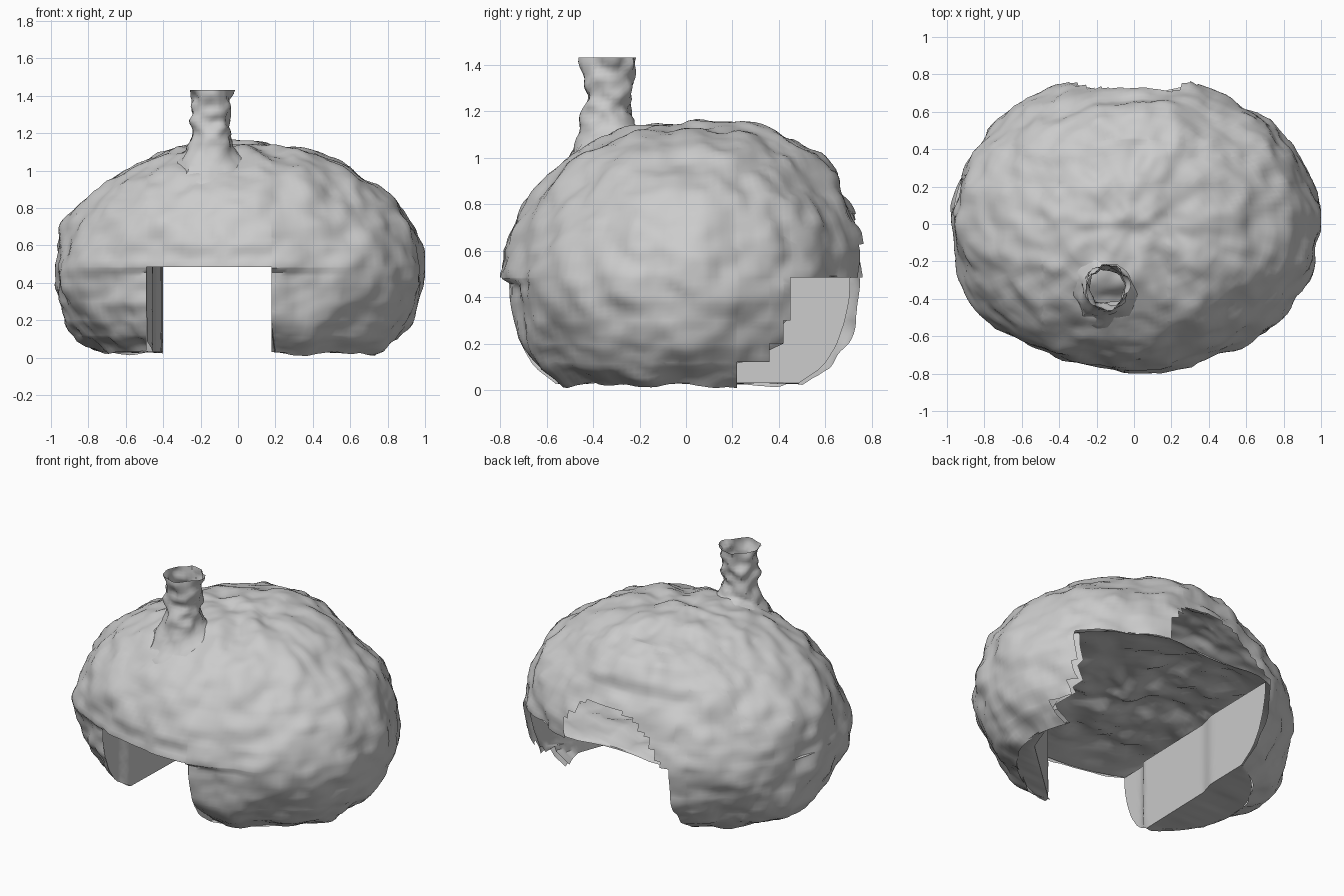
import bpy, bmesh, math
from mathutils import Vector, noise

if "Cube" in bpy.data.objects:
    bpy.data.objects.remove(bpy.data.objects["Cube"])

stone = bpy.data.materials.new("pale grey")
stone.diffuse_color = (0.6, 0.6, 0.6, 1)
stone.use_nodes = True
stone.node_tree.nodes["Principled BSDF"].inputs["Base Color"].default_value = stone.diffuse_color


def rough(p, amp):
    """Layered lumpy noise, smooth in space."""
    q = Vector(p)
    return amp * (noise.noise(q * 3.4) + 0.75 * noise.noise(q * 7.0 + Vector((9, 3, 5)))
                  + 0.35 * noise.noise(q * 14 + Vector((2, 7, 1))))


def clamp(v, lo=0.0, hi=1.0):
    return max(lo, min(hi, v))


def interp(table, t):
    """Piecewise linear lookup in (key, value) pairs."""
    if t <= table[0][0]:
        return table[0][1]
    for (a, va), (b, vb) in zip(table, table[1:]):
        if t <= b:
            return va + (vb - va) * (t - a) / (b - a)
    return table[-1][1]


def grid(bm, rows, cols, place, wrap=False):
    """Sheet of quads; place(u, v) with u along columns, v along rows, both 0..1."""
    n = cols if wrap else cols + 1
    vs = [[bm.verts.new(place(i / cols, j / rows)) for i in range(n)] for j in range(rows + 1)]
    for a, b in zip(vs, vs[1:]):
        for i in range(cols):
            k = (i + 1) % n
            bm.faces.new((a[i], a[k], b[k], b[i]))
    return vs


def finish(bm, name, angle):
    me = bpy.data.meshes.new(name)
    bm.to_mesh(me)
    bm.free()
    ob = bpy.data.objects.new(name, me)
    bpy.context.collection.objects.link(ob)
    me.materials.append(stone)
    bpy.ops.object.select_all(action='DESELECT')
    ob.select_set(True)
    bpy.context.view_layer.objects.active = ob
    bpy.ops.object.shade_smooth_by_angle(angle=math.radians(angle))


# Dome shell: lumpy oval revolve, height against radius
dome = [(0.73, 0.025), (0.85, 0.10), (0.915, 0.19), (0.955, 0.29), (0.98, 0.39), (0.985, 0.5),
        (0.965, 0.6), (0.915, 0.71), (0.84, 0.82), (0.74, 0.92), (0.61, 1.01), (0.46, 1.08),
        (0.29, 1.125), (0.13, 1.14), (0.004, 1.145)]
radius = [(z, r) for r, z in dome]
LINTEL = 0.485


def dome_point(u, v):
    a = 2 * math.pi * u
    t = v * (len(dome) - 1)
    r = interp([(i, d[0]) for i, d in enumerate(dome)], t)
    z = interp([(i, d[1]) for i, d in enumerate(dome)], t)
    depth = 0.8
    if math.sin(a) > 0:
        depth = 0.8 + math.sin(a) * (0.015 + 0.2 * clamp((z - 0.85) / 0.25))
    p = Vector((r * math.cos(a), depth * r * math.sin(a), z))
    n = Vector((p.x, p.y * 1.4, (z - 0.45) * 1.6)).normalized()
    p += n * (rough(p, 0.034) + 0.004)
    return Vector((clamp(p.x, -1, 1), clamp(p.y, -0.8, 0.8), max(p.z, 0.0)))


bm = bmesh.new()
rings = grid(bm, 70, 150, dome_point, wrap=True)
bm.faces.new(rings[-1])

# Clean edges for the front doorway and the broken back opening
for axis, values in ((2, (0.12, 0.2, 0.3, LINTEL)), (0, (-0.49, -0.4, 0.18)), (1, (0.22, 0.36, 0.42, 0.45))):
    for value in values:
        d = Vector((0, 0, 0))
        d[axis] = 1
        bmesh.ops.bisect_plane(bm, geom=bm.verts[:] + bm.edges[:] + bm.faces[:],
                               plane_co=d * value, plane_no=d)


def back_edge(z):
    return 0.22 if z < 0.12 else 0.36 if z < 0.2 else 0.42 if z < 0.3 else 0.45


def is_open(c):
    if c.z > LINTEL:     # gap in the back wall above the opening
        top = interp([(-0.36, 0.48), (-0.25, 0.62), (-0.1, 0.74), (0.2, 0.76), (0.33, 0.62)], c.x)
        return c.y > 0 and -0.36 < c.x < 0.33 and c.z < top
    if c.y < 0:
        return -0.49 < c.x < 0.18
    return c.x > -0.4 and c.y > back_edge(c.z)


bmesh.ops.delete(bm, geom=[f for f in bm.faces if is_open(f.calc_center_median())], context='FACES')
# Slight overhang above the front doorway
for v in bm.verts:
    if v.co.y < -0.3 and v.co.z < LINTEL - 0.01:
        v.co.y *= 1 - 0.045 * clamp(1.6 - abs(v.co.x + 0.1) * 2)
finish(bm, "dome_shell", 50)


# Ceiling of the passage: lumpy sheet across the dome
def ceiling_point(u, v):
    a = 2 * math.pi * u
    s = 0.02 + 0.95 * v
    x, y = s * math.cos(a), 0.8 * s * math.sin(a)
    if abs(x) < 0.34 and y > 0:
        y = min(y, 0.7 + 0.5 * x * x)
    bump = min(1, (1 - v) * 5)
    return Vector((x, y, LINTEL + 0.004 + bump * (0.035 + rough((x, y, 3), 0.045))))


bm = bmesh.new()
ring = grid(bm, 24, 72, ceiling_point, wrap=True)
bm.faces.new(ring[0])
finish(bm, "passage_ceiling", 50)

# Passage walls with the undersides of the two side blocks
left_x = [(-0.7, -0.49), (-0.5, -0.485), (-0.46, -0.455), (0.1, -0.44), (0.2, -0.41), (0.7, -0.4)]
right_x = [(-0.7, 0.18), (-0.53, 0.2), (-0.12, 0.65), (0.2, 0.77), (0.45, 0.82)]


def reach(x, z):
    """Half depth of the dome at a given x and height."""
    r = 0.985 * interp(radius, z)
    return 0.8 * math.sqrt(max(r * r - x * x, 0.0))


def outer_x(y, z):
    return interp(radius, z) * math.sqrt(max(1 - (y / (0.8 * interp(radius, z))) ** 2, 0.0))


def left_wall(u, v):
    z = 0.03 + (LINTEL - 0.03) * v
    y = -reach(0.49, z) + (reach(0.49, z) + reach(0.4, z)) * u
    return Vector((interp(left_x, y), y, z))


def right_wall(u, v):
    z = 0.03 + (LINTEL - 0.03) * v
    y = -reach(0.18, z) + (reach(0.18, z) + back_edge(z)) * u
    return Vector((min(interp(right_x, y), 0.975 * outer_x(y, z)), y, z))


def underside(wall, side):
    def place(u, v):
        p = wall(u, 0)
        x = side * max(outer_x(p.y, 0.03), abs(p.x))
        return Vector((p.x + (x - p.x) * v, p.y, 0.03 + 0.2 * v * (1 - v) * rough(p * 2, 0.2)))
    return place


for name, wall, side in (("left", left_wall, -1), ("right", right_wall, 1)):
    bm = bmesh.new()
    grid(bm, 16, 40, wall)
    grid(bm, 6, 40, underside(wall, side))
    finish(bm, name + "_passage_wall", 40)

# Chimney: open rough tube with a flared foot
tube = [(1.0, 0.24), (1.05, 0.19), (1.09, 0.145), (1.13, 0.12), (1.18, 0.108), (1.25, 0.10),
        (1.32, 0.105), (1.38, 0.105), (1.43, 0.115)]


def tube_point(u, v):
    a, z = 2 * math.pi * u, 1.0 + 0.43 * v
    r = interp(tube, z)
    p = Vector((-0.145 + r * math.cos(a), -0.335 + r * math.sin(a), z))
    d = 0.03 * noise.noise(p * 17)
    foot = 0.4 * (p.y + 0.335) * clamp((1.15 - z) / 0.1)
    return p + Vector((math.cos(a) * d, math.sin(a) * d, foot))


bm = bmesh.new()
grid(bm, 24, 28, tube_point, wrap=True)
finish(bm, "chimney", 45)
